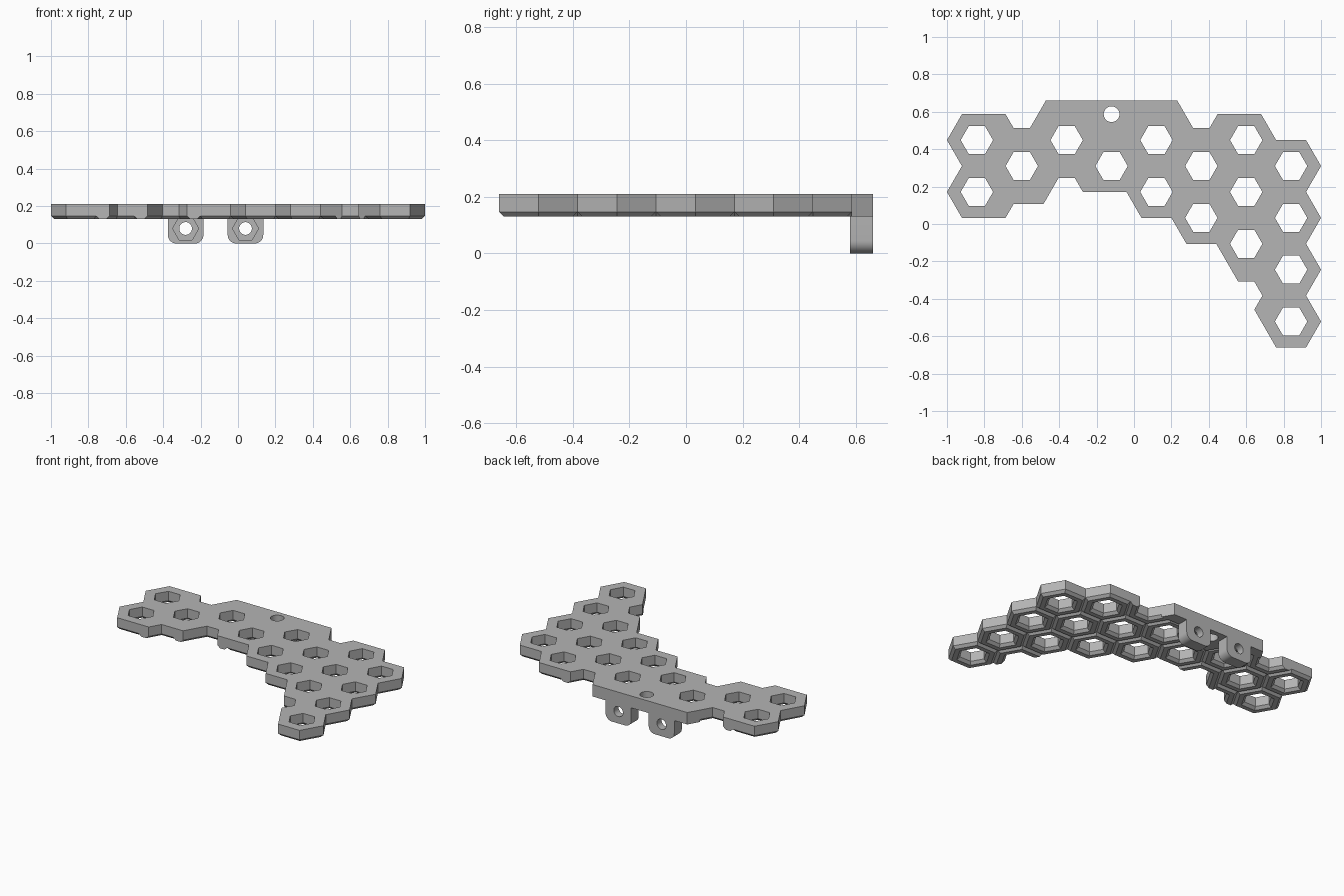
import bpy, bmesh, math
from mathutils import Vector, Matrix

cube = bpy.data.objects.get("Cube")
if cube:
    bpy.data.objects.remove(cube, do_unlink=True)

grey = bpy.data.materials.new("plain grey")
grey.use_nodes = True
GREY = (0.46, 0.46, 0.46, 1)
grey.diffuse_color = GREY
grey.node_tree.nodes["Principled BSDF"].inputs["Base Color"].default_value = GREY

R = 0.16                       # cell circumradius
A = R * math.sqrt(3) / 2       # cell apothem
HOLE = 0.075                   # hole apothem
TOP, LOW, CH = 0.21, 0.13, 0.017
T = CH / (A - HOLE)            # chamfer as a share of the wall width
BACK = 0.66


def make_object(name, bm):
    mesh = bpy.data.meshes.new(name)
    bm.to_mesh(mesh)
    bm.free()
    mesh.materials.append(grey)
    ob = bpy.data.objects.new(name, mesh)
    bpy.context.collection.objects.link(ob)
    return ob


def prism(name, points, depth):
    """Closed prism from a 3D outline, extruded along a vector."""
    bm = bmesh.new()
    face = bm.faces.new([bm.verts.new(p) for p in points])
    moved = bmesh.ops.extrude_face_region(bm, geom=[face])["geom"]
    bmesh.ops.translate(bm, vec=Vector(depth),
                        verts=[g for g in moved if isinstance(g, bmesh.types.BMVert)])
    bmesh.ops.recalc_face_normals(bm, faces=bm.faces)
    return make_object(name, bm)


def cut(ob, cutters):
    for c in cutters:
        c.hide_render = True
        mod = ob.modifiers.new("cut", "BOOLEAN")
        mod.operation, mod.solver, mod.object = "DIFFERENCE", "EXACT", c
    bpy.context.view_layer.update()
    deps = bpy.context.evaluated_depsgraph_get()
    mesh = bpy.data.meshes.new_from_object(ob.evaluated_get(deps))
    ob.modifiers.clear()
    ob.data = mesh
    for c in cutters:
        bpy.data.objects.remove(c, do_unlink=True)


def centre(i, j):
    return Vector((-0.84 + 1.5 * R * i, -BACK + A + A * j))


def corner(c, k, radius):
    a = math.radians(60 * k)
    return c + Vector((math.cos(a), math.sin(a))) * radius


def wall(bm, in_a, out_a, in_b, out_b):
    """One straight wall whose lower edges are chamfered."""
    rings = []
    for p, q in ((in_a, out_a), (in_b, out_b)):
        profile = ((0, TOP), (1, TOP), (1, LOW + CH), (1 - T, LOW), (T, LOW), (0, LOW + CH))
        rings.append([bm.verts.new((*p.lerp(q, t), z)) for t, z in profile])
    a, b = rings
    bm.faces.new(a)
    bm.faces.new(b[::-1])
    for n in range(6):
        m = (n + 1) % 6
        bm.faces.new((a[m], a[n], b[n], b[m]))


# Honeycomb plate: full cells, then the open cells along the notches
full = {0: (7, 5), 1: (6,), 2: (7,), 3: (6,), 4: (7, 5), 5: (6, 4), 6: (7, 5, 3), 7: (6, 4, 2, 0)}
cells = {(i, j): range(6) for i, rows in full.items() for j in rows}
cells.update({(1, 4): (1, 2), (2, 5): (0, 1, 2), (1, 8): (3, 4, 5),
              (5, 8): (3, 4, 5), (6, 1): (5, 0, 1)})
bm = bmesh.new()
INNER = HOLE * R / A
for (i, j), sides in cells.items():
    c = centre(i, j)
    for k in sides:
        wall(bm, corner(c, k, INNER), corner(c, k, R),
             corner(c, k + 1, INNER), corner(c, k + 1, R))
# Short wall stub joining two neighbouring notches
near, far = centre(1, 4), centre(2, 5)
in_a, in_b, out_b = corner(near, 1, INNER), corner(near, 1, R), corner(far, 3, INNER)
wall(bm, in_a, in_a + out_b - in_b, in_b, out_b)
bmesh.ops.recalc_face_normals(bm, faces=bm.faces)
# Remove the hidden pairs of faces where walls meet, then weld
groups = {}
for f in bm.faces:
    key = tuple(round(v + 0.00037, 3) for v in f.calc_center_median())
    groups.setdefault(key, []).append(f)
hidden = [f for g in groups.values() if len(g) == 2 for f in g]
bmesh.ops.delete(bm, geom=hidden, context="FACES")
bmesh.ops.remove_doubles(bm, verts=bm.verts, dist=0.0004)
make_object("honeycomb_plate", bm)


def round_points(x, y, z, radius, count, axis):
    pts = []
    for n in range(count):
        a = 2 * math.pi * n / count
        u, v = radius * math.cos(a), radius * math.sin(a)
        pts.append((x + u, y + v, z) if axis == "z" else (x + u, y, z + v))
    return pts


# Solid mounting bar along the back edge
left, right, mid = centre(1, 8), centre(5, 8), centre(3, 8)
slope = (BACK - left.y) / math.sqrt(3)
outline = [corner(left, 0, INNER), Vector((left.x + INNER + slope, BACK)),
           Vector((right.x - INNER - slope, BACK)), corner(right, 3, INNER)]
outline += [corner(mid, k, R) for k in (0, 5, 4, 3)]
bar = prism("mounting_bar", [(p.x, p.y, LOW) for p in outline], (0, 0, TOP - LOW))
cut(bar, [prism("bar_hole_cutter", round_points(mid.x, mid.y, 0.1, 0.042, 32, "z"), (0, 0, 0.2))])

# Two hanging tabs with bolt holes and hexagonal nut pockets
HALF, RAD, FRONT = 0.095, 0.045, 0.58
for side, x in (("right", -0.28), ("left", 0.04)):
    pts = [(x + HALF, FRONT, LOW + 0.02), (x - HALF, FRONT, LOW + 0.02)]
    for sign, start in ((-1, 180), (1, 270)):
        for n in range(9):
            a = math.radians(start + 90 * n / 8)
            pts.append((x + sign * (HALF - RAD) + RAD * math.cos(a), FRONT,
                        RAD + RAD * math.sin(a)))
    tab = prism(side + "_tab", pts, (0, BACK - FRONT, 0))
    cut(tab, [prism("bolt_cutter", round_points(x, FRONT - 0.1, 0.08, 0.034, 32, "y"), (0, 0.3, 0)),
              prism("nut_cutter", round_points(x, FRONT - 0.1, 0.08, 0.07, 6, "y"), (0, 0.13, 0))])

# Smooth the rounded parts, keeping sharp edges
bpy.ops.object.select_all(action="DESELECT")
for name in ("mounting_bar", "right_tab", "left_tab"):
    ob = bpy.data.objects[name]
    ob.select_set(True)
    bpy.context.view_layer.objects.active = ob
bpy.ops.object.shade_smooth_by_angle(angle=math.radians(30))
